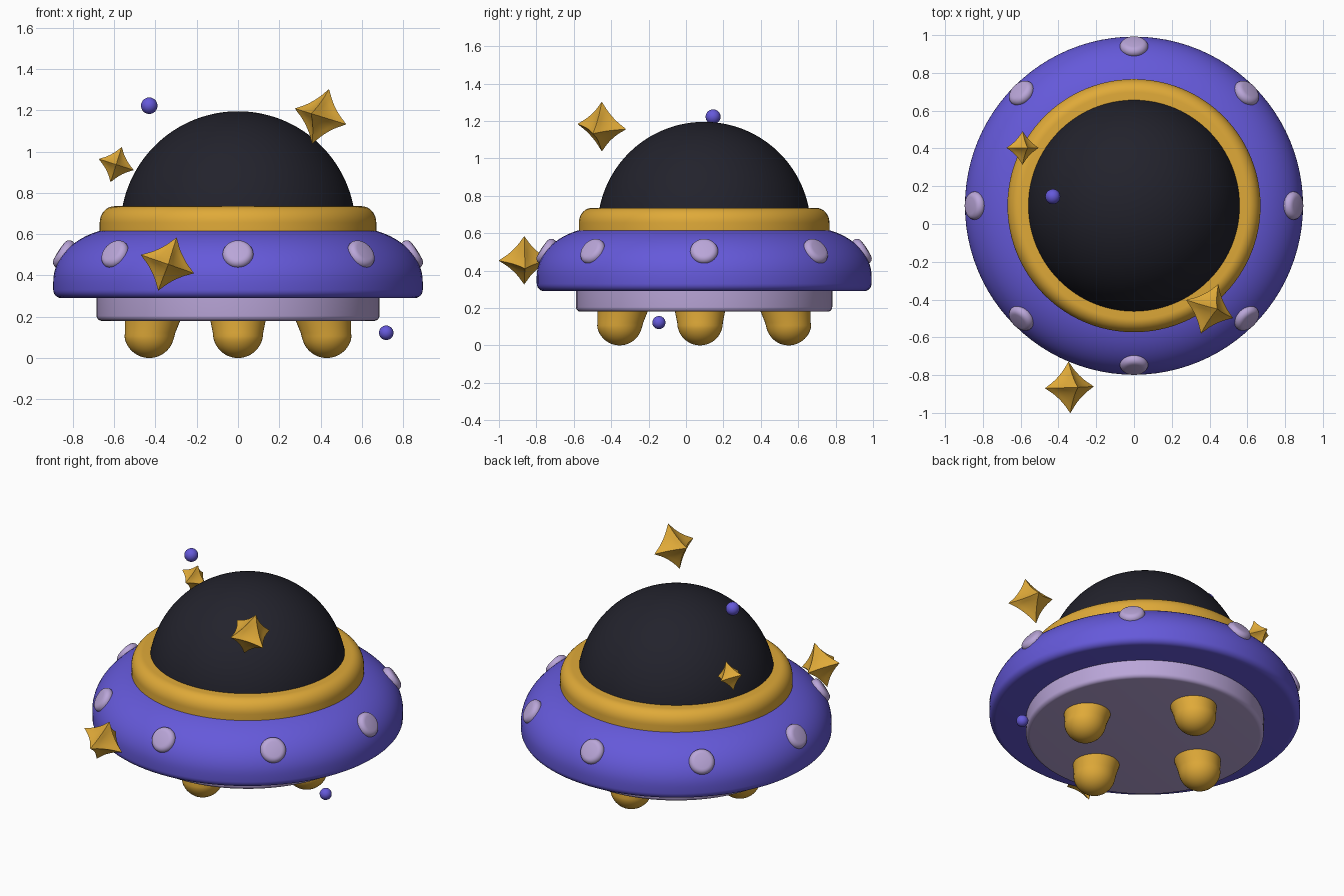
import bpy, bmesh, math
from mathutils import Matrix, Vector

cube = bpy.data.objects.get("Cube")
if cube:
    bpy.data.objects.remove(cube, do_unlink=True)


def material(name, rgb):
    m = bpy.data.materials.new(name)
    m.use_nodes = True
    m.diffuse_color = (*rgb, 1)
    m.node_tree.nodes["Principled BSDF"].inputs["Base Color"].default_value = (*rgb, 1)
    return m


violet = material("violet blue", (0.13, 0.10, 0.70))
gold = material("gold", (0.74, 0.40, 0.04))
lilac = material("pale lilac", (0.49, 0.38, 0.69))
dark = material("dark glass", (0.016, 0.016, 0.025))

CENTRE = Vector((0, 0.097, 0))


def finish(bm, name, mat, matrix):
    bmesh.ops.recalc_face_normals(bm, faces=bm.faces)
    mesh = bpy.data.meshes.new(name)
    bm.to_mesh(mesh)
    bm.free()
    mesh.materials.append(mat)
    ob = bpy.data.objects.new(name, mesh)
    bpy.context.collection.objects.link(ob)
    ob.matrix_world = matrix
    bpy.ops.object.select_all(action='DESELECT')
    ob.select_set(True)
    bpy.context.view_layer.objects.active = ob
    bpy.ops.object.shade_smooth_by_angle(angle=math.radians(40))
    return ob


def arc(r, z, a, b, start, end, n=10):
    """Elliptical piece of a profile, angles in degrees from the equator."""
    angles = [math.radians(start + (end - start) * i / n) for i in range(n + 1)]
    return [(r + a * math.cos(t), z + b * math.sin(t)) for t in angles]


def lathe(name, profile, mat, matrix, steps=96, lean=0, lean_from=0):
    """Spin a radius/height profile round z, optionally leaning it above a height."""
    bm = bmesh.new()
    verts = [bm.verts.new((r, 0, z)) for r, z in profile]
    edges = [bm.edges.new(pair) for pair in zip(verts, verts[1:])]
    bmesh.ops.spin(bm, geom=verts + edges, cent=(0, 0, 0), axis=(0, 0, 1),
                   angle=math.tau, steps=steps, use_merge=True)
    bmesh.ops.remove_doubles(bm, verts=bm.verts, dist=0.0001)
    for v in bm.verts:
        v.co.x -= lean * max(0, v.co.z - lean_from)
    return finish(bm, name, mat, matrix)


def ball(name, radius, place):
    bm = bmesh.new()
    bmesh.ops.create_uvsphere(bm, u_segments=24, v_segments=16, radius=radius)
    finish(bm, name, violet, Matrix.Translation(place))


def star(name, radius, place, x_tip, z_tip):
    """Six-pointed puffy star, a pinched cube-sphere turned to the given tips."""
    bm = bmesh.new()
    bmesh.ops.create_cube(bm, size=2)
    bmesh.ops.subdivide_edges(bm, edges=bm.edges, cuts=15, use_grid_fill=True)
    p = 0.7
    for v in bm.verts:
        d = v.co.normalized()
        pinch = sum((c * c + 0.0012) ** (p / 2) for c in d) ** (-1 / p)
        v.co = d * pinch * radius * 1.27
    x = Vector(x_tip).normalized()
    y = Vector(z_tip).cross(x).normalized()
    z = x.cross(y)
    turn = Matrix((x, y, z)).transposed().to_4x4()
    finish(bm, name, gold, Matrix.Translation(place) @ turn)


# Saucer body, all turned round one axis
body = Matrix.Translation(CENTRE)
lathe("saucer_hull", [(0, 0.29)] + arc(0.855, 0.33, 0.04, 0.04, -90, 0, 6)
      + arc(0.55, 0.37, 0.345, 0.262, 0, 90, 20) + [(0, 0.632)], violet, body)
lathe("under_base", [(0, 0.18)] + arc(0.66, 0.205, 0.025, 0.025, -90, 0, 6)
      + [(0.685, 0.30), (0, 0.30)], lilac, body)
lathe("dome_collar", [(0.50, 0.60), (0.67, 0.60)]
      + arc(0.60, 0.655, 0.07, 0.08, 0, 90) + [(0.50, 0.735)], gold, body)
lathe("glass_dome", arc(0, 0.625, 0.57, 0.57, 8, 90, 32), dark, body)

# Round lights on the hull, tipped upward
button = arc(0.045, 0, 0.03, 0.03, -60, 90, 8) + [(0, 0.033)]
for i in range(8):
    aim = Matrix.Rotation(i * math.tau / 8, 4, 'Z')
    tilt = Matrix.Rotation(math.radians(57), 4, 'Y')
    lathe(f"hull_light_{i + 1}", button, lilac,
          body @ aim @ Matrix.Translation((0.842, 0, 0.502)) @ tilt, 32)

# Four rounded feet, leaning inward toward the base
foot = arc(0, 0.122, 0.122, 0.122, -90, 0, 12) + [(0.142, 0.22), (0, 0.22)]
for i, side in enumerate(("left", "back", "right", "front")):
    aim = Matrix.Rotation(i * math.tau / 4, 4, 'Z')
    reach = 0.452 if i % 2 else 0.43
    shift = Matrix.Translation((0, 0 if i % 2 else -0.022, 0))
    lathe(f"{side}_foot", foot, gold,
          body @ shift @ aim @ Matrix.Translation((reach, 0, 0)), 40, 0.2, 0.1)

# Floating stars and little planets
star("upper_star", 0.14, (0.40, -0.45, 1.17), (0.13, -0.05, -0.04), (0.04, 0, 0.13))
star("front_star", 0.138, (-0.342, -0.865, 0.455), (0.13, 0.005, -0.045), (0.045, 0, 0.13))
star("small_star", 0.09, (-0.59, 0.403, 0.937), (0.085, 0, -0.027), (0.027, 0, 0.085))
ball("upper_planet", 0.04, (-0.43, 0.145, 1.222))
ball("lower_planet", 0.035, (0.718, -0.145, 0.122))
